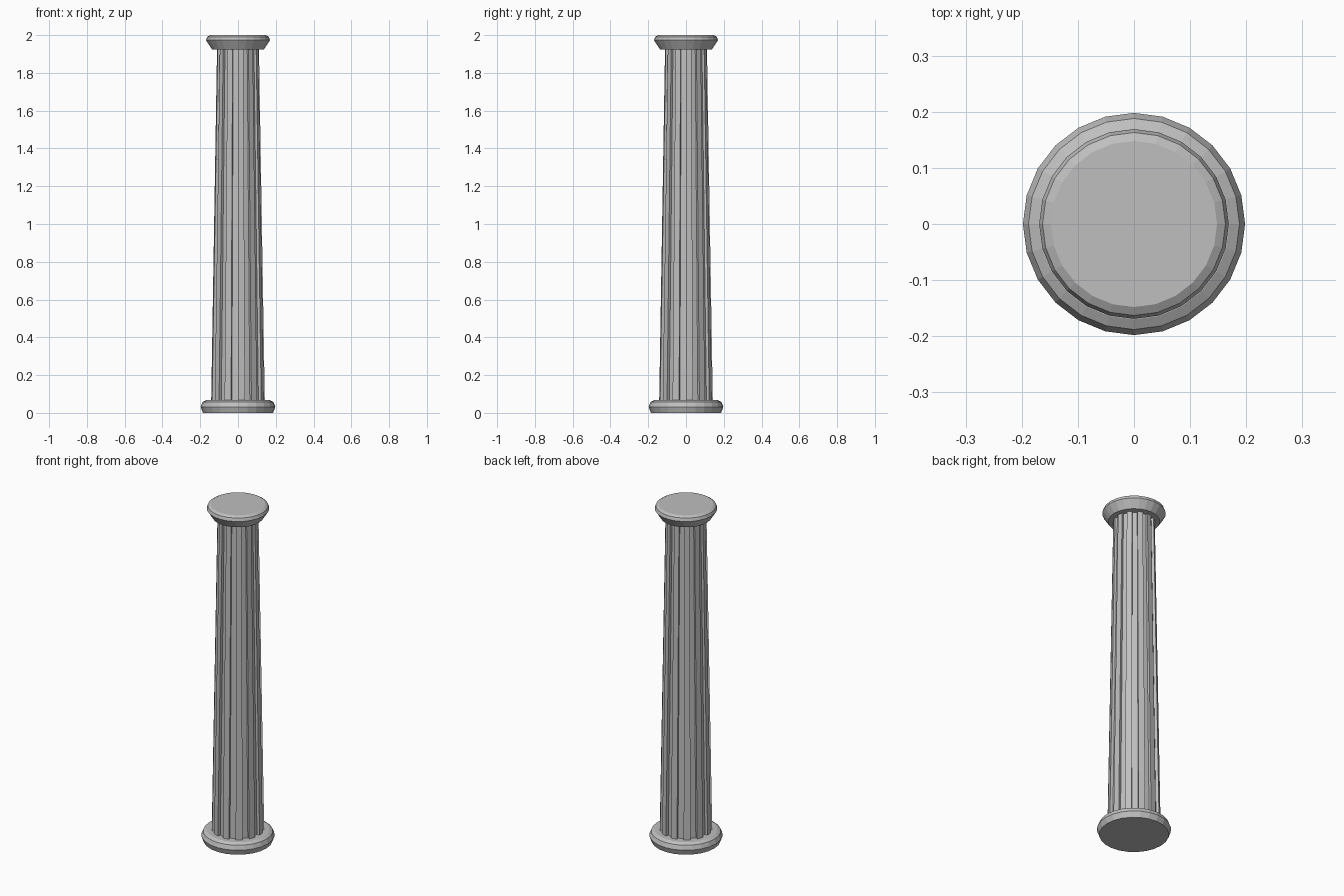
import bpy
import bmesh
from math import cos, sin, tau

SIDES = 24

default = bpy.data.objects.get("Cube")
if default:
    bpy.data.objects.remove(default, do_unlink=True)

stone = bpy.data.materials.new("grey stone")
stone.use_nodes = True
colour = (0.52, 0.52, 0.52, 1)
stone.diffuse_color = colour
stone.node_tree.nodes["Principled BSDF"].inputs["Base Color"].default_value = colour


def loft(name, rings):
    """Skin a stack of closed rings, each a list of (radius, angle, z)."""
    bm = bmesh.new()
    loops = [[bm.verts.new((r * cos(a), r * sin(a), z)) for r, a, z in ring]
             for ring in rings]
    for low, high in zip(loops, loops[1:]):
        for i in range(len(low)):
            j = (i + 1) % len(low)
            bm.faces.new((low[i], low[j], high[j], high[i]))
    bm.faces.new(loops[0][::-1])
    bm.faces.new(loops[-1])
    bmesh.ops.recalc_face_normals(bm, faces=bm.faces)
    mesh = bpy.data.meshes.new(name)
    bm.to_mesh(mesh)
    bm.free()
    mesh.materials.append(stone)
    obj = bpy.data.objects.new(name, mesh)
    bpy.context.collection.objects.link(obj)
    return obj


def round_ring(radius, z):
    return [(radius, tau * i / SIDES, z) for i in range(SIDES)]


def fluted_ring(radius, depth, z):
    """Alternate raised and sunken facets with radial walls between them."""
    ring = []
    for i in range(SIDES):
        r = radius if i % 2 == 0 else radius - depth
        ring += [(r, tau * i / SIDES, z), (r, tau * (i + 1) / SIDES, z)]
    return ring


# Base disc with a rounded rim
loft("base", [round_ring(r, z) for r, z in (
    (0.186, 0), (0.198, 0.032), (0.188, 0.057), (0.17, 0.067))])

# Tapering fluted shaft
loft("fluted_shaft", [fluted_ring(0.142, 0.017, 0.06),
                      fluted_ring(0.111, 0.0135, 1.93)])

# Flaring cap with a softened top edge
loft("cap", [round_ring(r, z) for r, z in (
    (0.138, 1.925), (0.169, 1.973), (0.163, 1.991), (0.148, 2.0))])
